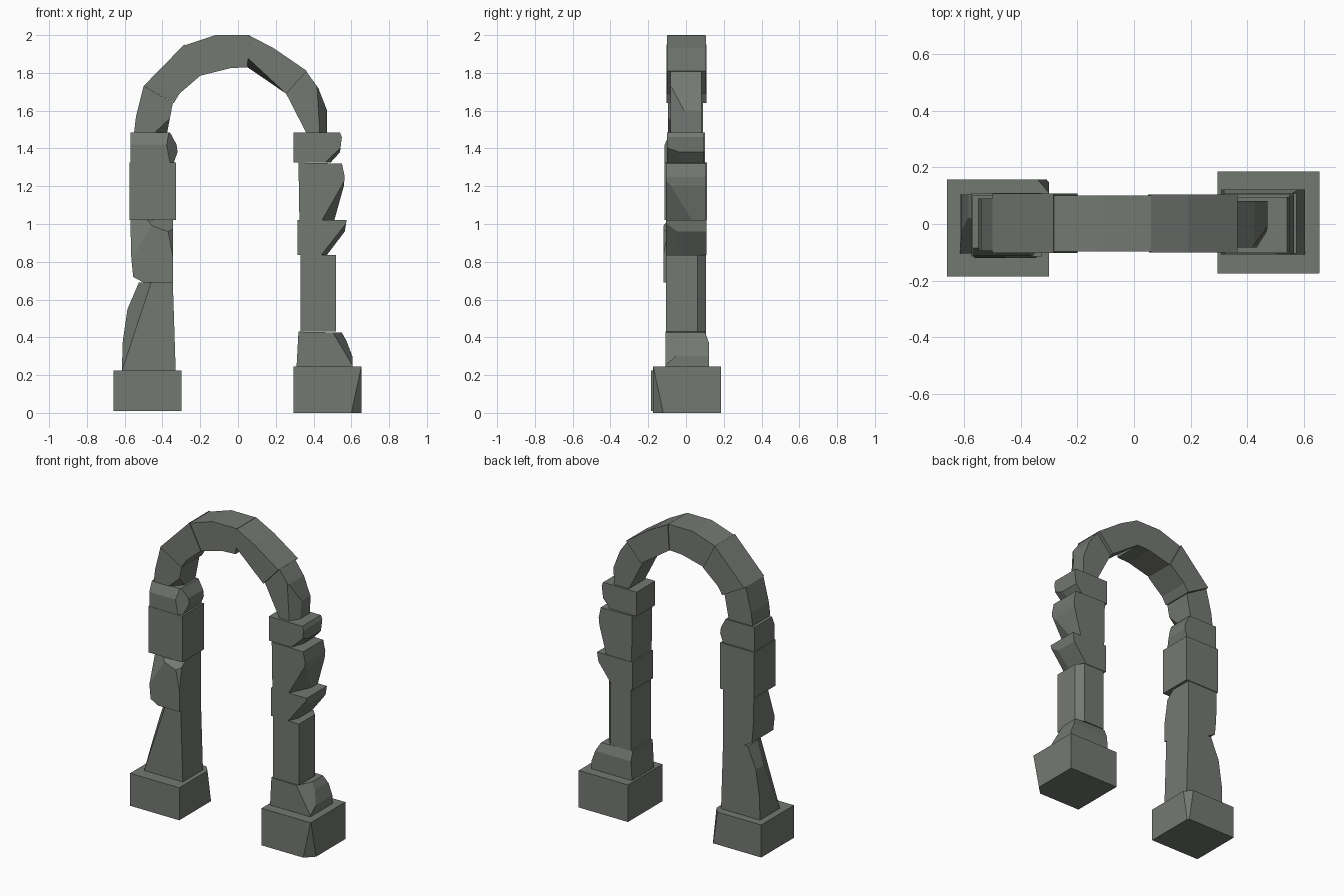
import bpy, bmesh
from mathutils import Vector

stone_mat = bpy.data.materials.new("grey green stone")
stone_mat.diffuse_color = (0.175, 0.19, 0.17, 1)


def stone(name, profile, y0, y1, cuts=()):
    """Extrude a front (x, z) profile from y0 to y1, then chip it with planes through 3 points."""
    bm = bmesh.new()
    face = bm.faces.new([bm.verts.new((x, y0, z)) for x, z in profile])
    ext = bmesh.ops.extrude_face_region(bm, geom=[face])["geom"]
    for v in ext:
        if isinstance(v, bmesh.types.BMVert):
            v.co.y = y1
    n = len(profile)
    centre = Vector((sum(p[0] for p in profile) / n, (y0 + y1) / 2,
                     sum(p[1] for p in profile) / n))
    for a, b, c in cuts:
        a, b, c = Vector(a), Vector(b), Vector(c)
        no = (b - a).cross(c - a).normalized()
        if no.dot(centre - a) > 0:
            no = -no
        bmesh.ops.bisect_plane(bm, geom=bm.verts[:] + bm.edges[:] + bm.faces[:],
                               plane_co=a, plane_no=no, clear_outer=True)
        bmesh.ops.holes_fill(bm, edges=[e for e in bm.edges if e.is_boundary], sides=0)
    bmesh.ops.recalc_face_normals(bm, faces=bm.faces[:])
    me = bpy.data.meshes.new(name)
    bm.to_mesh(me)
    bm.free()
    me.materials.append(stone_mat)
    bpy.context.collection.objects.link(bpy.data.objects.new(name, me))


def box(x0, x1, z0, z1):
    return [(x0, z0), (x1, z0), (x1, z1), (x0, z1)]


# Plinths
stone("left_plinth", box(-.66, -.30, .01, .225), -.185, .157,
      [((-.34, .157, .225), (-.30, .11, .225), (-.30, .145, .02))])
stone("right_plinth", box(.295, .655, 0, .245), -.175, .185,
      [((.60, -.175, 0), (.655, -.12, 0), (.65, -.175, .23))])

# Left pillar, bottom to top
stone("left_pillar_foot", [(-.615, .225), (-.33, .225), (-.345, .69), (-.525, .69),
                           (-.585, .55), (-.61, .38)], -.105, .105,
      [((-.46, -.105, .69), (-.61, -.105, .235), (-.525, .0, .69))])
stone("left_pillar_chipped_stone", [(-.50, .69), (-.345, .69), (-.345, 1.02), (-.57, 1.02),
                                    (-.565, .82), (-.555, .72)], -.12, .105,
      [((-.455, -.12, .99), (-.37, -.12, .96), (-.45, -.085, 1.02)),
       ((-.455, -.12, .99), (-.56, -.12, .82), (-.57, -.05, 1.0)),
       ((-.37, -.12, .96), (-.345, -.12, .83), (-.345, -.09, 1.0))])
stone("left_pillar_block", box(-.575, -.327, 1.02, 1.325), -.115, .11)
stone("left_pillar_cap", [(-.57, 1.325), (-.34, 1.325), (-.32, 1.38), (-.325, 1.42),
                          (-.36, 1.485), (-.57, 1.485)], -.113, .1,
      [((-.39, -.113, 1.485), (-.36, -.113, 1.325), (-.32, -.05, 1.40)),
       ((-.5, -.113, 1.42), (-.4, -.113, 1.42), (-.45, -.085, 1.485))])

# Right pillar, bottom to top
stone("right_pillar_foot", [(.31, .245), (.605, .245), (.605, .30), (.575, .38),
                            (.55, .425), (.32, .43)], -.108, .122,
      [((.50, -.108, .43), (.61, -.108, .245), (.56, 0, .42)),
       ((.32, .122, .37), (.5, .122, .37), (.4, .1, .43))])
stone("right_pillar_shaft", box(.33, .52, .43, .835), -.105, .105,
      [((.48, .105, .43), (.52, .06, .43), (.48, .105, .8))])
stone("right_pillar_wedge", [(.315, .835), (.47, .835), (.565, .96), (.575, 1.02),
                             (.315, 1.02)], -.105, .108,
      [((.44, -.105, .835), (.57, -.105, 1.0), (.53, 0, .89))])
stone("right_pillar_block", [(.325, 1.02), (.51, 1.02), (.56, 1.2), (.565, 1.25),
                             (.55, 1.32), (.32, 1.325)], -.105, .105,
      [((.445, -.105, 1.02), (.57, -.105, 1.24), (.54, 0, 1.1))])
stone("right_pillar_cap", [(.295, 1.325), (.49, 1.325), (.54, 1.38), (.55, 1.46),
                           (.54, 1.485), (.295, 1.485)], -.1, .095,
      [((.46, -.1, 1.325), (.55, -.1, 1.41), (.52, 0, 1.35))])

# Arch ring, left to right
stone("arch_left_springer", [(-.55, 1.485), (-.375, 1.485), (-.345, 1.64), (-.50, 1.73),
                             (-.54, 1.57)], -.095, .09,
      [((-.44, -.095, 1.485), (-.36, -.095, 1.56), (-.38, -.03, 1.485))])
stone("arch_left_haunch", [(-.50, 1.73), (-.34, 1.64), (-.31, 1.69), (-.20, 1.785),
                           (-.285, 1.95)], -.103, .108)
stone("arch_keystone", [(-.285, 1.945), (-.20, 1.785), (-.04, 1.825), (.05, 1.83),
                        (.06, 2.0), (-.12, 2.0)], -.097, .1)
stone("arch_right_haunch", [(.06, 1.998), (.05, 1.83), (.255, 1.69), (.365, 1.81),
                            (.19, 1.93)], -.1, .105,
      [((.05, -.1, 1.88), (.255, -.1, 1.69), (.05, .1, 1.83))])
stone("arch_right_springer", [(.255, 1.69), (.36, 1.485), (.47, 1.485), (.472, 1.6),
                              (.425, 1.72), (.36, 1.81)], -.083, .082,
      [((.42, -.083, 1.7), (.43, -.083, 1.53), (.472, -.01, 1.6))])
